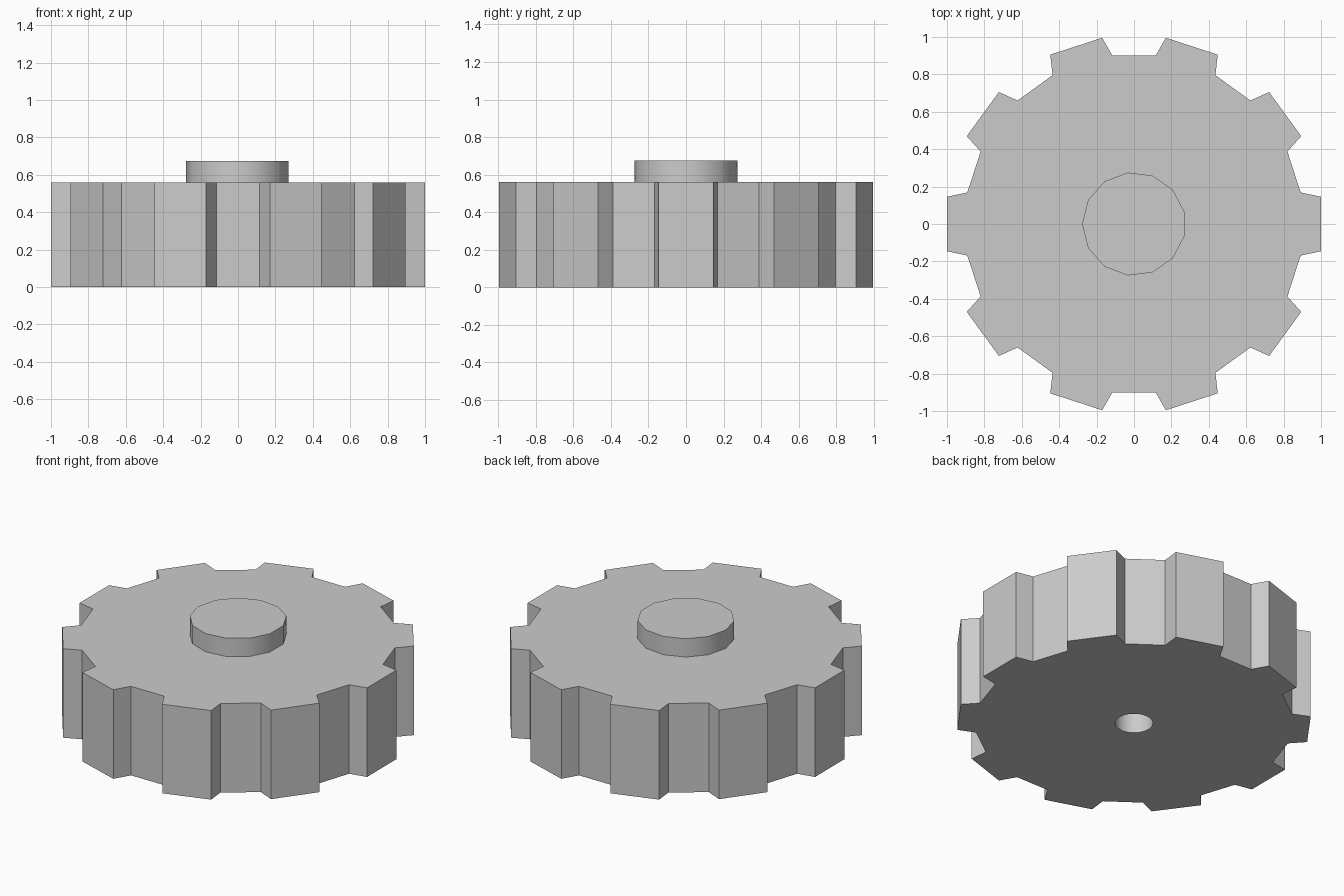
import bpy, bmesh
from math import radians, cos, sin, pi

cube = bpy.data.objects.get("Cube")
if cube:
    bpy.data.objects.remove(cube, do_unlink=True)

TEETH, HEIGHT, TOP = 10, 0.56, 0.675
HUB_R, HUB_SIDES, BORE_R = 0.277, 13, 0.108

grey = bpy.data.materials.new("plain grey")
grey.use_nodes = True
colour = (0.6, 0.6, 0.6, 1)
grey.diffuse_color = colour
grey.node_tree.nodes["Principled BSDF"].inputs["Base Color"].default_value = colour


def polar(r, a):
    return (r * cos(a), r * sin(a), 0)


def add_loop(bm, points):
    verts = [bm.verts.new(p) for p in points]
    return [bm.edges.new((v, verts[(i + 1) % len(verts)])) for i, v in enumerate(verts)]


def extruded(name, loops, z, height):
    """Fill closed outlines (inner ones become holes) and extrude upward."""
    bm = bmesh.new()
    edges = [e for pts in loops for e in add_loop(bm, pts)]
    bmesh.ops.triangle_fill(bm, edges=edges, use_beauty=True, normal=(0, 0, 1))
    ext = bmesh.ops.extrude_face_region(bm, geom=bm.faces[:], use_keep_orig=True)
    top = [g for g in ext["geom"] if isinstance(g, bmesh.types.BMVert)]
    bmesh.ops.translate(bm, verts=top, vec=(0, 0, height))
    bmesh.ops.translate(bm, verts=bm.verts[:], vec=(0, 0, z))
    bmesh.ops.recalc_face_normals(bm, faces=bm.faces[:])
    mesh = bpy.data.meshes.new(name)
    bm.to_mesh(mesh)
    bm.free()
    mesh.materials.append(grey)
    obj = bpy.data.objects.new(name, mesh)
    bpy.context.collection.objects.link(obj)
    bpy.ops.object.select_all(action="DESELECT")
    obj.select_set(True)
    bpy.context.view_layer.objects.active = obj
    bpy.ops.object.shade_smooth_by_angle(angle=radians(30))
    # Keep the gear's shallow-angled tooth walls flat; round walls stay smooth
    for p in mesh.polygons:
        if abs(p.normal.z) > 0.5 or (p.center.x ** 2 + p.center.y ** 2) > 0.5:
            p.use_smooth = False
    return obj


# Toothed disc: root, tip, tip, root for each tooth, with a shaft bore
tooth = [(0.907, -10.7), (1.01, -8.3), (1.01, 8.3), (0.907, 10.7)]
outline = [polar(r, 2 * pi * i / TEETH + radians(a)) for i in range(TEETH) for r, a in tooth]
bore = [polar(BORE_R, 2 * pi * i / 32) for i in range(32)]
extruded("toothed_disc", [outline, bore], 0, HEIGHT)

# Raised hub that caps the bore
hub = [polar(HUB_R, pi + 2 * pi * i / HUB_SIDES) for i in range(HUB_SIDES)]
extruded("hub", [hub], HEIGHT, TOP - HEIGHT)
